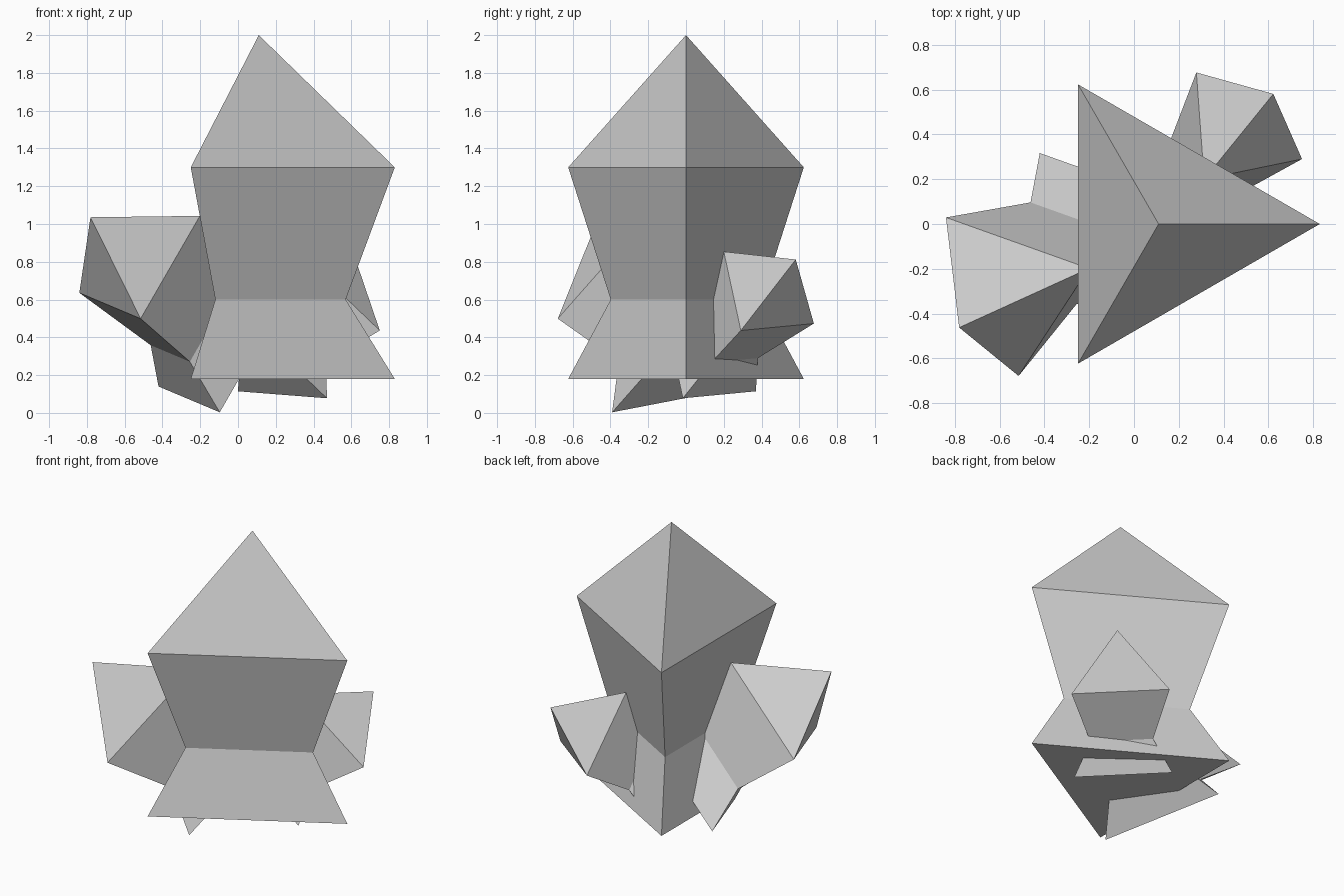
import bpy, bmesh, math
from mathutils import Vector, Matrix

if "Cube" in bpy.data.objects:
    bpy.data.objects.remove(bpy.data.objects["Cube"])

# Shared crystal profile: (radius, height) rings of a three-sided gem, then its tip
RINGS = [(0.72, 0.0), (0.46, 0.42), (0.72, 1.12)]
TIP = 1.82


def crystal(name, base, axis, corner, scale):
    """Three-sided crystal; axis points to the tip, corner towards one edge."""
    bm = bmesh.new()
    rings = [[bm.verts.new((r * math.cos(i * math.tau / 3),
                            r * math.sin(i * math.tau / 3), z)) for i in range(3)]
             for r, z in RINGS]
    tip = bm.verts.new((0, 0, TIP))
    bm.faces.new(rings[0][::-1])
    for low, high in zip(rings, rings[1:]):
        for i in range(3):
            j = (i + 1) % 3
            bm.faces.new((low[i], low[j], high[j], high[i]))
    for i in range(3):
        bm.faces.new((rings[-1][i], rings[-1][(i + 1) % 3], tip))
    bmesh.ops.recalc_face_normals(bm, faces=bm.faces)

    # Orient along the axis
    z = Vector(axis).normalized()
    y = z.cross(Vector(corner)).normalized()
    x = y.cross(z)
    rot = Matrix((x, y, z)).transposed().to_4x4()
    bm.transform(Matrix.Translation(base) @ rot @ Matrix.Scale(scale, 4))

    mesh = bpy.data.meshes.new(name)
    bm.to_mesh(mesh)
    bm.free()
    obj = bpy.data.objects.new(name, mesh)
    bpy.context.collection.objects.link(obj)
    return obj


# Upright main crystal and two smaller tilted ones
crystal("main_crystal", (0.11, 0, 0.18), (0, 0, 1), (1, 0, 0), 1.0)
crystal("left_crystal", (-0.10, 0.005, 0.23), (-0.59, -0.405, 0.698),
        (-0.323, 0.313, -0.09), 0.634)
crystal("right_crystal", (0.168, 0.082, 0.229), (0.509, 0.559, 0.653),
        (0.303, -0.096, -0.148), 0.49)
